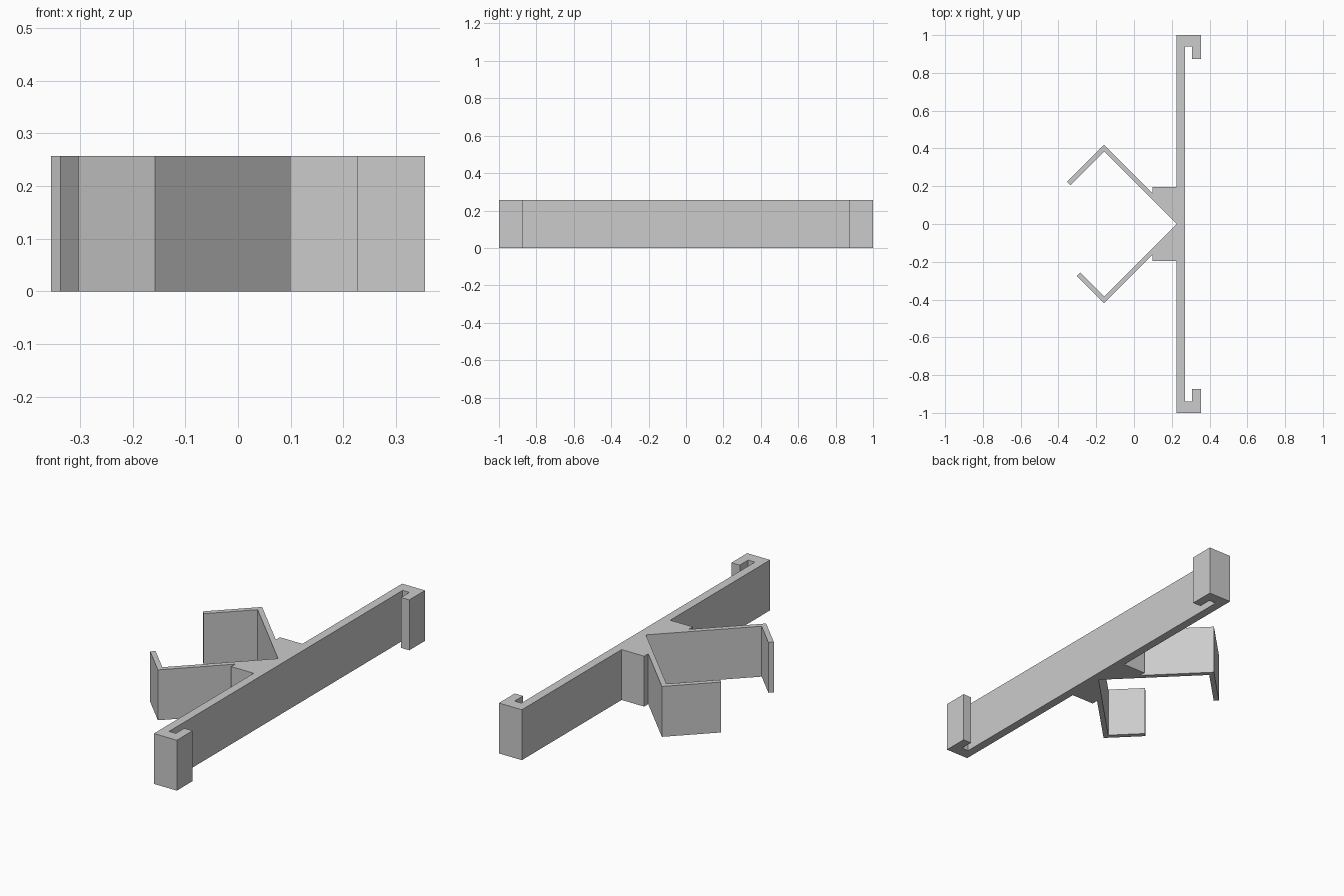
import bpy
import bmesh

cube = bpy.data.objects.get("Cube")
if cube:
    bpy.data.objects.remove(cube, do_unlink=True)

HEIGHT = 0.257
RAIL_BACK, RAIL_FACE, HOOK_EDGE = 0.226, 0.27, 0.355
BEND_X, BEND_Y = -0.158, 0.42      # outer corner of each clip arm
WALL = 0.018                       # diagonal wall offset of the arms
BLOCK_X, BLOCK_Y = 0.099, 0.196

grey = bpy.data.materials.new("plain grey")
grey.use_nodes = True
grey.diffuse_color = (0.6, 0.6, 0.6, 1)
grey.node_tree.nodes["Principled BSDF"].inputs["Base Color"].default_value = (0.6, 0.6, 0.6, 1)


def half_outline(side, tip_length):
    """Outline of one half, from the hooked rail end to the clip arm."""
    tip_x, tip_y = BEND_X - tip_length, BEND_Y - tip_length
    points = [
        # hook and rail
        (RAIL_FACE, 0.941), (0.308, 0.941), (0.308, 0.873),
        (HOOK_EDGE, 0.873), (HOOK_EDGE, 1), (RAIL_BACK, 1),
        # mounting block
        (RAIL_BACK, BLOCK_Y), (BLOCK_X, BLOCK_Y),
        (BLOCK_X, BEND_Y + BEND_X - BLOCK_X),
        # bent clip arm, outer side then inner side
        (BEND_X, BEND_Y), (tip_x, tip_y),
        (tip_x + WALL, tip_y - WALL), (BEND_X, BEND_Y - 2 * WALL),
    ]
    return [(x, y * side) for x, y in points]


def extrude_outline(name, outline):
    bm = bmesh.new()
    base = bm.faces.new([bm.verts.new((x, y, 0)) for x, y in outline])
    result = bmesh.ops.extrude_face_region(bm, geom=[base], use_keep_orig=True)
    top = [v for v in result["geom"] if isinstance(v, bmesh.types.BMVert)]
    bmesh.ops.translate(bm, verts=top, vec=(0, 0, HEIGHT))
    bmesh.ops.recalc_face_normals(bm, faces=bm.faces)
    mesh = bpy.data.meshes.new(name)
    bm.to_mesh(mesh)
    bm.free()
    mesh.materials.append(grey)
    obj = bpy.data.objects.new(name, mesh)
    bpy.context.collection.objects.link(obj)
    return obj


# One continuous extrusion: the two arms meet at the rail, one tip is longer
back_half = half_outline(1, 0.197)
front_half = half_outline(-1, 0.145)
extrude_outline("clip_bracket", back_half + [(RAIL_BACK, 0)] + front_half[::-1])
